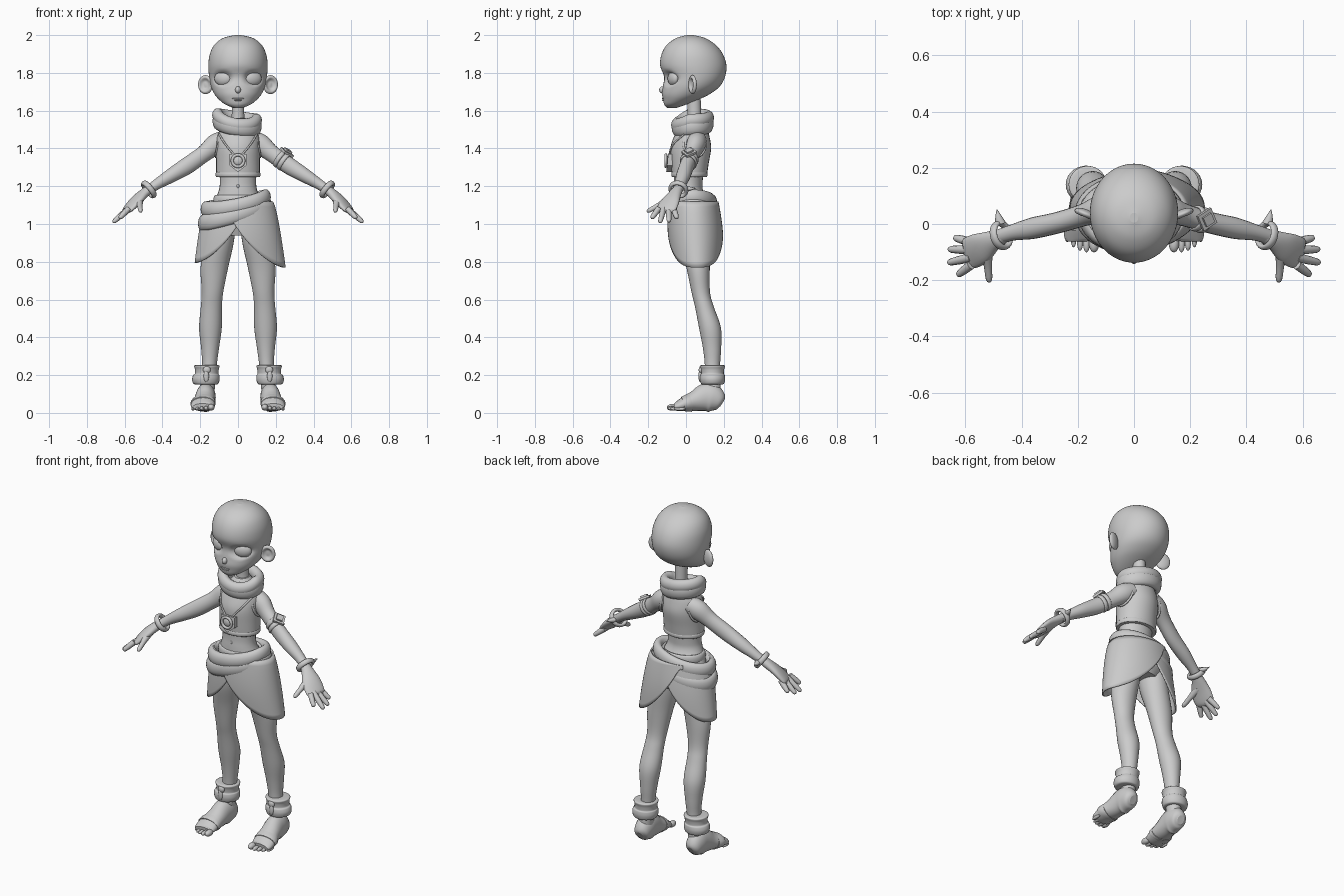
import bpy, bmesh, math
from math import sin, cos, pi, radians
from mathutils import Vector, Matrix

if "Cube" in bpy.data.objects:
    bpy.data.objects.remove(bpy.data.objects["Cube"])

UP = Vector((0, 0, 1))
clay = bpy.data.materials.new("clay_grey")
clay.use_nodes = True
tone = (0.6, 0.6, 0.6, 1)
clay.diffuse_color = tone
clay.node_tree.nodes["Principled BSDF"].inputs["Base Color"].default_value = tone


def finish(name, bm, pair=False, smooth=True, thick=0):
    """Turn a bmesh into an object, optionally mirrored or thickened."""
    bmesh.ops.recalc_face_normals(bm, faces=bm.faces)
    for f in bm.faces:
        f.smooth = smooth and len(f.verts) < 5
    mesh = bpy.data.meshes.new(name)
    bm.to_mesh(mesh)
    bm.free()
    mesh.materials.append(clay)
    obj = bpy.data.objects.new(name, mesh)
    bpy.context.collection.objects.link(obj)
    if thick:
        obj.modifiers.new("Thickness", 'SOLIDIFY').thickness = thick
    if pair:
        obj.modifiers.new("Mirror", 'MIRROR')
    return obj


def spline(rows, n=5):
    """Catmull-Rom interpolation of rows of numbers."""
    out = []
    for i in range(len(rows) - 1):
        a, b, c, d = (rows[max(0, min(len(rows) - 1, i + k))] for k in (-1, 0, 1, 2))
        for j in range(n):
            t = j / n
            out.append([q + t * (r - p + t * (2 * p - 5 * q + 4 * r - s + t * (3 * (q - r) + s - p))) / 2
                        for p, q, r, s in zip(a, b, c, d)])
    return out + [list(rows[-1])]


def skin(rings, wrap=True, cap=True, close=False):
    """Bridge successive rings of points into a bmesh."""
    bm = bmesh.new()
    vs = [[bm.verts.new(p) for p in ring] for ring in rings]
    n = len(vs[0])
    pairs = list(zip(vs, vs[1:])) + ([(vs[-1], vs[0])] if close else [])
    for a, b in pairs:
        for i in range(n if wrap else n - 1):
            j = (i + 1) % n
            bm.faces.new((a[i], a[j], b[j], b[i]))
    if cap and not close:
        bm.faces.new(vs[0])
        bm.faces.new(vs[-1])
    return bm


def oval(centre, u, v, n=28):
    return [centre + u * cos(2 * pi * i / n) + v * sin(2 * pi * i / n) for i in range(n)]


def loft(name, rows, pair=False):
    """Level ovals: x, y, z, half width, half depth."""
    rings = [oval(Vector(r[:3]), Vector((r[3], 0, 0)), Vector((0, r[4], 0))) for r in spline(rows)]
    return finish(name, skin(rings), pair)


def limb(name, rows, pair=True, n=20):
    """Ovals square to a path: x, y, z, half width, half height."""
    rows, rings = spline(rows), []
    for i, r in enumerate(rows):
        d = Vector(rows[min(i + 1, len(rows) - 1)][:3]) - Vector(rows[max(i - 1, 0)][:3])
        side = d.cross(UP).normalized()
        rings.append(oval(Vector(r[:3]), side * r[3], side.cross(d).normalized() * r[4], n))
    return finish(name, skin(rings), pair)


def hoop(name, centre, axis, rx, ry, w, h, pair=False, bend=None):
    """Closed roll round an axis; bend(p) offsets it along the axis."""
    axis = Vector(axis).normalized()
    u = Vector((1, 0, 0)) if abs(axis.z) > 0.9 else axis.cross(UP).normalized()
    v, rings = axis.cross(u), []
    for i in range(48):
        a = 2 * pi * i / 48
        p = Vector(centre) + u * rx * cos(a) + v * ry * sin(a)
        out = u * cos(a) + v * sin(a)
        rings.append(oval(p + axis * (bend(p) if bend else 0), out * w, axis * h, 14))
    return finish(name, skin(rings, close=True), pair)


def ball(name, centre, size, pair=False, turn=0):
    bm = bmesh.new()
    m = Matrix.Translation(centre) @ Matrix.Rotation(radians(turn), 4, 'Z') @ Matrix.Diagonal((*size, 1))
    bmesh.ops.create_uvsphere(bm, u_segments=24, v_segments=16, radius=1, matrix=m)
    return finish(name, bm, pair)


def plate(name, points, depth):
    points = [Vector(p) for p in points]
    return finish(name, skin([points, [p + Vector(depth) for p in points]]), smooth=False)


# Head: height, front, back, half width; sockets pressed in
face = [(1.615, -.1, -.05, .025), (1.632, -.115, 0, .066), (1.66, -.122, .07, .102), (1.69, -.127, .13, .126),
        (1.73, -.122, .18, .144), (1.78, -.116, .207, .153), (1.84, -.137, .214, .157), (1.9, -.129, .195, .149),
        (1.95, -.1, .155, .124), (1.985, -.05, .1, .078), (2, .005, .04, .015)]
bm = skin([oval(Vector((0, (f + b) / 2, z)), Vector((w, 0, 0)), Vector((0, (b - f) / 2, 0)), 72)
           for z, f, b, w in spline(face)])
for v in bm.verts:
    d = math.hypot((abs(v.co.x) - .08) / .054, (v.co.z - 1.77) / .044)
    if v.co.y < 0 and d < 1:
        v.co.y += .024 * min(1, 2 * (1 - d))
finish("head", bm)
ball("eyes", (.08, -.068, 1.77), (.048, .024, .038), True, 24)
ball("nose", (0, -.122, 1.71), (.015, .02, .019))
ball("upper_lip", (0, -.12, 1.664), (.032, .007, .004))
ball("lower_lip", (0, -.118, 1.656), (.022, .008, .005))

# Ears with a hollow facing forward
bm = bmesh.new()
bmesh.ops.create_uvsphere(bm, u_segments=32, v_segments=24, radius=1)
for v in bm.verts:
    d = math.hypot(v.co.x, v.co.z)
    if v.co.y < 0 and d < .75:
        v.co.y += 1.1 * min(1, 3 * (.75 - d))
bm.transform(Matrix.Translation((.172, .035, 1.738)) @ Matrix.Rotation(radians(22), 4, 'Z')
             @ Matrix.Diagonal((.042, .017, .05, 1)))
finish("ears", bm, True)
loft("neck", [(0, .04, 1.48, .05, .045), (0, .045, 1.56, .034, .036), (0, .04, 1.69, .034, .037)])

# Scarf: broad soft folds, sagging at the front
for name, z, r, w, h, sag in (("scarf_upper_fold", 1.562, .103, .029, .036, .55),
                              ("scarf_lower_fold", 1.53, .104, .026, .047, .25)):
    hoop(name, (-.005, .035, z), UP, r, r * .82, w, h,
         bend=lambda p, s=sag: -.14 * p.x + s * min(0, p.y - .02))

# Torso and cropped top
loft("torso", [(0, .05, .94, .1, .08), (0, .05, 1.02, .155, .11), (0, .03, 1.1, .135, .1),
               (0, .012, 1.17, .104, .08), (0, .012, 1.22, .096, .076), (0, .015, 1.3, .1, .08)])
loft("cropped_top", [(0, .018, 1.25, .116, .092), (0, .02, 1.32, .116, .1), (0, .025, 1.4, .117, .108),
                     (0, .03, 1.46, .112, .095), (0, .035, 1.51, .085, .075), (0, .04, 1.56, .04, .045)])
hoop("top_hem", (0, .018, 1.262), UP, .114, .091, .005, .013)
hoop("armholes", (.1, .045, 1.42), (1, .1, .25), .058, .068, .006, .006, True)
ball("navel_fold", (0, -.064, 1.2), (.007, .005, .01))

# Pendant on its cord
limb("pendant_cord", [(.015, -.09, 1.36, .005, .005), (.065, -.07, 1.42, .005, .005), (.1, -.01, 1.475, .005, .005)], n=8)
hoop("pendant_ring", (0, -.107, 1.335), (0, 1, 0), .031, .031, .008, .008)
ball("pendant_gem", (0, -.1, 1.335), (.025, .012, .025))
plate("pendant_plate", [(-.045, -.095, 1.37), (.045, -.095, 1.37), (.045, -.1, 1.31), (0, -.105, 1.275),
                        (-.045, -.1, 1.31)], (0, .03, 0))

# Arms, hands and fingers
limb("arms", [(.07, .06, 1.445, .05, .05), (.12, .052, 1.42, .05, .056), (.18, .032, 1.372, .04, .045),
              (.27, .005, 1.308, .038, .045), (.36, -.015, 1.253, .038, .037), (.43, -.03, 1.21, .029, .028),
              (.48, -.045, 1.175, .026, .024)])
limb("palms", [(.46, -.04, 1.19, .025, .023), (.5, -.058, 1.16, .036, .025), (.545, -.085, 1.118, .055, .023),
               (.585, -.105, 1.075, .056, .017), (.6, -.11, 1.062, .04, .008)])
tips = [("little_fingers", .64, -.048, 1.03), ("ring_fingers", .66, -.09, 1.012),
        ("middle_fingers", .662, -.138, 1.008), ("index_fingers", .628, -.182, 1.03), ("thumbs", .515, -.207, 1.065)]
for i, (name, x, y, z) in enumerate(tips):
    a = Vector((.58, -.065 - .027 * i, 1.08)) if i < 4 else Vector((.525, -.085, 1.13))
    b = Vector((x, y, z))
    base = .016 if i < 4 else .024
    limb(name, [(*a.lerp(b, t), r, r) for t, r in ((0, base), (.5, .015), (.88, .012), (.98, .007), (1, .002))], n=10)

# Spiked bracelets
hand_way = Vector((.75, -.22, -.6))
hoop("bracelets", (.472, -.04, 1.183), hand_way, .044, .044, .01, .015, True)
limb("bracelet_spikes", [(.475, 0, 1.185, .02, .014), (.482, .025, 1.187, .012, .01), (.488, .052, 1.19, .001, .001)], n=8)

# Armband with a diamond on the left arm
arm_way = Vector((.8, -.24, -.56)).normalized()
for name, t in (("armband_upper_ring", -.012), ("armband_lower_ring", .014)):
    hoop(name, Vector((.232, .017, 1.337)) + arm_way * t, arm_way, .041, .045, .006, .012)
side = arm_way.cross(UP).normalized()
out = side.cross(arm_way).normalized()
for name, size, lift in (("armband_diamond", .043, .045), ("diamond_stone", .026, .055)):
    mid = Vector((.232, .025, 1.337)) + out * lift
    plate(name, [mid + arm_way * size, mid + side * size, mid - arm_way * size, mid - side * size], out * .012)


# Wrap skirt: two panels, each falling low at its own hip
def skirt_panel(name, hip, low, grow):
    columns = []
    for i in range(49):
        a = radians(-118 + 236 * i / 48)
        hem = low + .2 * (1 - cos(a)) ** 1.6
        column = []
        for j in range(13):
            z = 1.12 + (min(hem, 1.1) - 1.12) * j / 12
            k = (1.12 - z) / .35
            column.append(Vector((hip * cos(a) * (.18 + .065 * k ** .7) * grow,
                                  .04 + .02 * k + sin(a) * (.128 + .014 * sin(pi * k)) * grow, z)))
        columns.append(column)
    finish(name, skin(columns, wrap=False, cap=False), thick=.008)


skirt_panel("skirt_left_panel", 1, .77, 1.03)
skirt_panel("skirt_right_panel", -1, .795, .95)
hoop("sash_upper_fold", (-.012, .03, 1.112), UP, .16, .11, .026, .042, bend=lambda p: .2 * p.x + .2 * min(0, p.y))
hoop("sash_lower_fold", (-.016, .035, 1.058), UP, .172, .117, .024, .044, bend=lambda p: .28 * p.x - .1 * abs(p.y))
hoop("waistband", (0, .025, 1.125), UP, .118, .09, .012, .03)

# Legs
loft("legs", [(.085, .045, 1.02, .075, .085), (.1, .05, .9, .077, .08), (.125, .064, .77, .073, .062),
              (.135, .078, .64, .057, .049), (.141, .098, .56, .056, .05), (.146, .127, .45, .06, .058),
              (.148, .138, .34, .047, .048), (.152, .14, .24, .038, .04), (.165, .14, .1, .04, .045)], True)

# Ankle cuffs with a knot
loft("ankle_cuffs", [(.168, .14, .15, .05, .05), (.17, .14, .155, .066, .061), (.17, .14, .178, .073, .067),
                     (.168, .14, .2, .069, .065), (.166, .14, .208, .062, .06), (.165, .14, .23, .063, .062),
                     (.165, .14, .25, .067, .066), (.165, .14, .254, .045, .045)], True)
ball("cuff_knots", (.165, .079, .228), (.02, .012, .02), True)
ball("cuff_knot_tails", (.168, .075, .195), (.014, .009, .032), True)

# Wrapped feet and bare toes
limb("feet", [(.168, .193, .055, .02, .025), (.169, .18, .062, .042, .05), (.17, .14, .078, .052, .074),
              (.172, .1, .08, .053, .074), (.177, .05, .064, .056, .056), (.184, 0, .05, .063, .041),
              (.188, -.045, .035, .061, .026), (.188, -.06, .032, .05, .018)])
limb("foot_wraps", [(.181, .02, .054, .063, .049), (.185, 0, .05, .067, .044), (.186, -.015, .046, .066, .04)])
for i, name in enumerate(("big_toes", "second_toes", "middle_toes", "fourth_toes", "small_toes")):
    size = .018 if i == 0 else .013 - .001 * i
    ball(name, (.142 + .004 * (i > 0) + .023 * i, -.07 + .003 * i * i - .003 * i, .012 + size), (size, .031, size), True)
